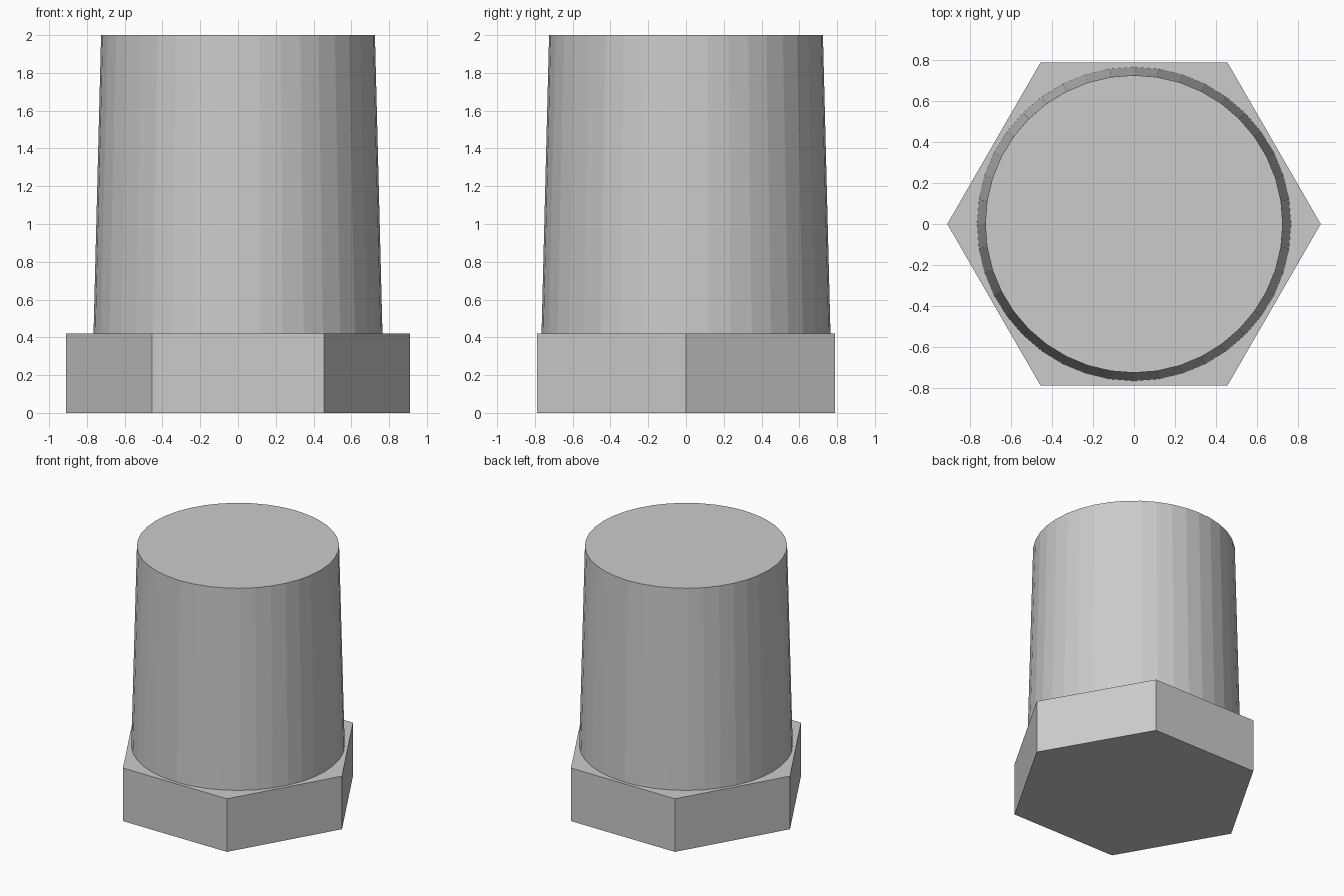
import bpy
import math

if "Cube" in bpy.data.objects:
    bpy.data.objects.remove(bpy.data.objects["Cube"])

grey = bpy.data.materials.new("plain grey")
grey.diffuse_color = (0.6, 0.6, 0.6, 1)
grey.use_nodes = True
grey.node_tree.nodes["Principled BSDF"].inputs["Base Color"].default_value = grey.diffuse_color


def prism(name, sides, r_bottom, r_top, z0, z1, first_angle):
    """Upright tapered prism with its first corner at first_angle."""
    bpy.ops.mesh.primitive_cone_add(vertices=sides, radius1=r_bottom, radius2=r_top,
                                    depth=z1 - z0, location=(0, 0, (z0 + z1) / 2),
                                    rotation=(0, 0, first_angle))
    ob = bpy.context.object
    bpy.ops.object.transform_apply(location=True, rotation=True, scale=True)
    ob.name = name
    ob.data.materials.append(grey)
    return ob


# Hexagonal head, corners on the x axis
prism("hex_head", 6, 0.91, 0.91, 0, 0.42, math.pi / 2)

# Tapered round plug
prism("tapered_plug", 40, 0.765, 0.725, 0.42, 2.0, 0)
